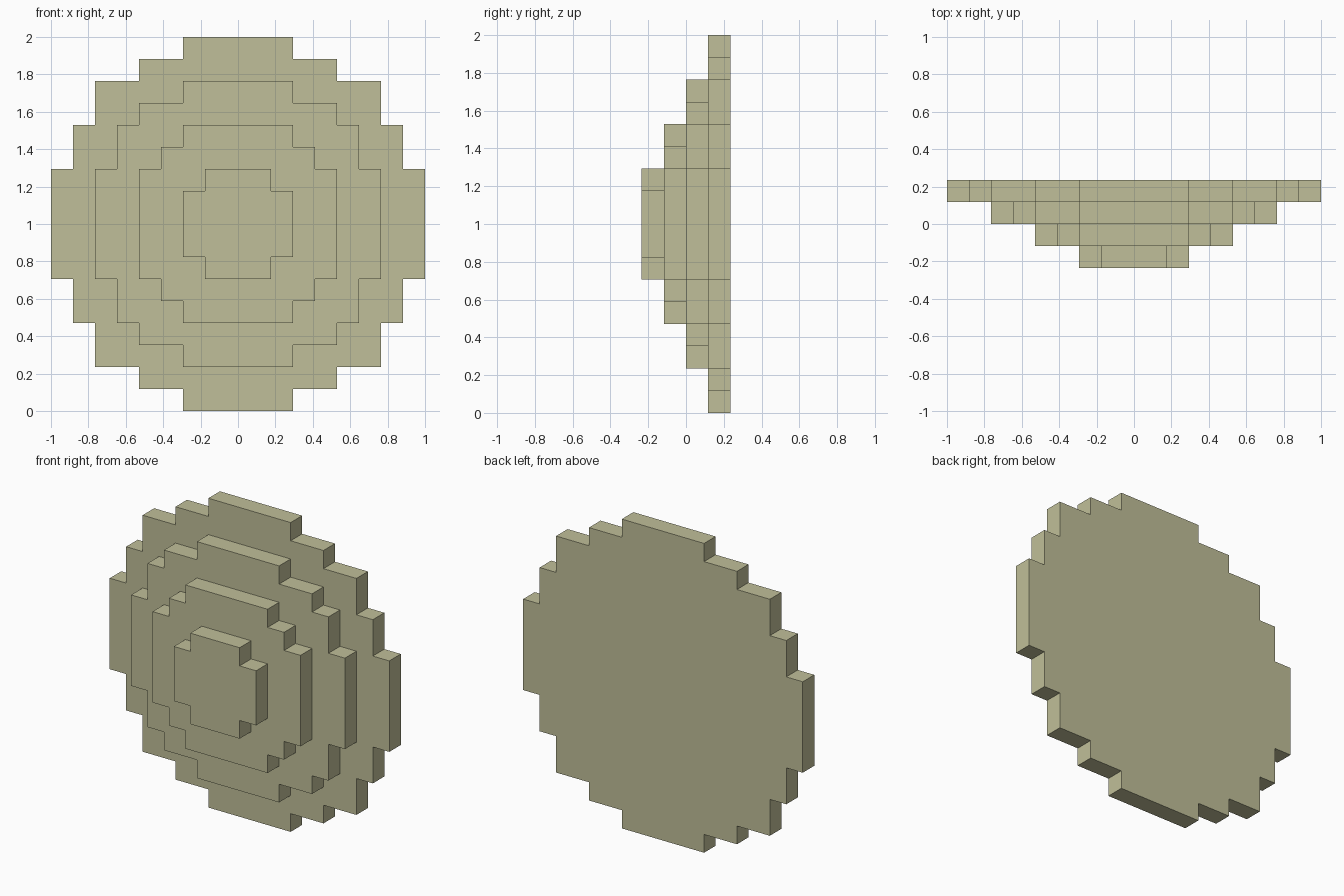
import bpy
import bmesh

cube = bpy.data.objects.get("Cube")
if cube:
    bpy.data.objects.remove(cube, do_unlink=True)

U = 2 / 17  # one block

# Single flat colour
mat = bpy.data.materials.new("pale_olive")
mat.use_nodes = True
colour = (0.527, 0.521, 0.319, 1)
mat.diffuse_color = colour
bsdf = next(n for n in mat.node_tree.nodes if n.type == 'BSDF_PRINCIPLED')
bsdf.inputs["Base Color"].default_value = colour
bsdf.inputs["Roughness"].default_value = 0.9


def stepped_outline(corners):
    """Mirror one quadrant of outer corners (x, z) into a full stepped loop."""
    quad = []
    for i, (x, z) in enumerate(corners):
        quad.append((x, z))
        if i + 1 < len(corners):
            quad.append((x, corners[i + 1][1]))  # inner corner of the step
    right = quad + [(x, -z) for x, z in reversed(quad)]
    return right + [(-x, z) for x, z in reversed(right)]


def add_layer(name, corners, y_back):
    """Extrude a stepped disc one block forward from y_back (in blocks)."""
    bm = bmesh.new()
    verts = [bm.verts.new((x * U, y_back * U, 1 + z * U))
             for x, z in stepped_outline(corners)]
    face = bm.faces.new(verts)
    ext = bmesh.ops.extrude_face_region(bm, geom=[face], use_keep_orig=True)
    moved = [g for g in ext["geom"] if isinstance(g, bmesh.types.BMVert)]
    bmesh.ops.translate(bm, verts=moved, vec=(0, -U, 0))
    bmesh.ops.recalc_face_normals(bm, faces=bm.faces)
    mesh = bpy.data.meshes.new(name)
    bm.to_mesh(mesh)
    bm.free()
    mesh.materials.append(mat)
    obj = bpy.data.objects.new(name, mesh)
    bpy.context.collection.objects.link(obj)


# Outer corners of each disc's upper right quadrant, in blocks, back to front
layers = [
    ("base_disc", [(2.5, 8.5), (4.5, 7.5), (6.5, 6.5), (7.5, 4.5), (8.5, 2.5)]),
    ("second_disc", [(2.5, 6.5), (4.5, 5.5), (5.5, 4.5), (6.5, 2.5)]),
    ("third_disc", [(2.5, 4.5), (3.5, 3.5), (4.5, 2.5)]),
    ("front_disc", [(1.5, 2.5), (2.5, 1.5)]),
]
for i, (name, corners) in enumerate(layers):
    add_layer(name, corners, 2 - i)
